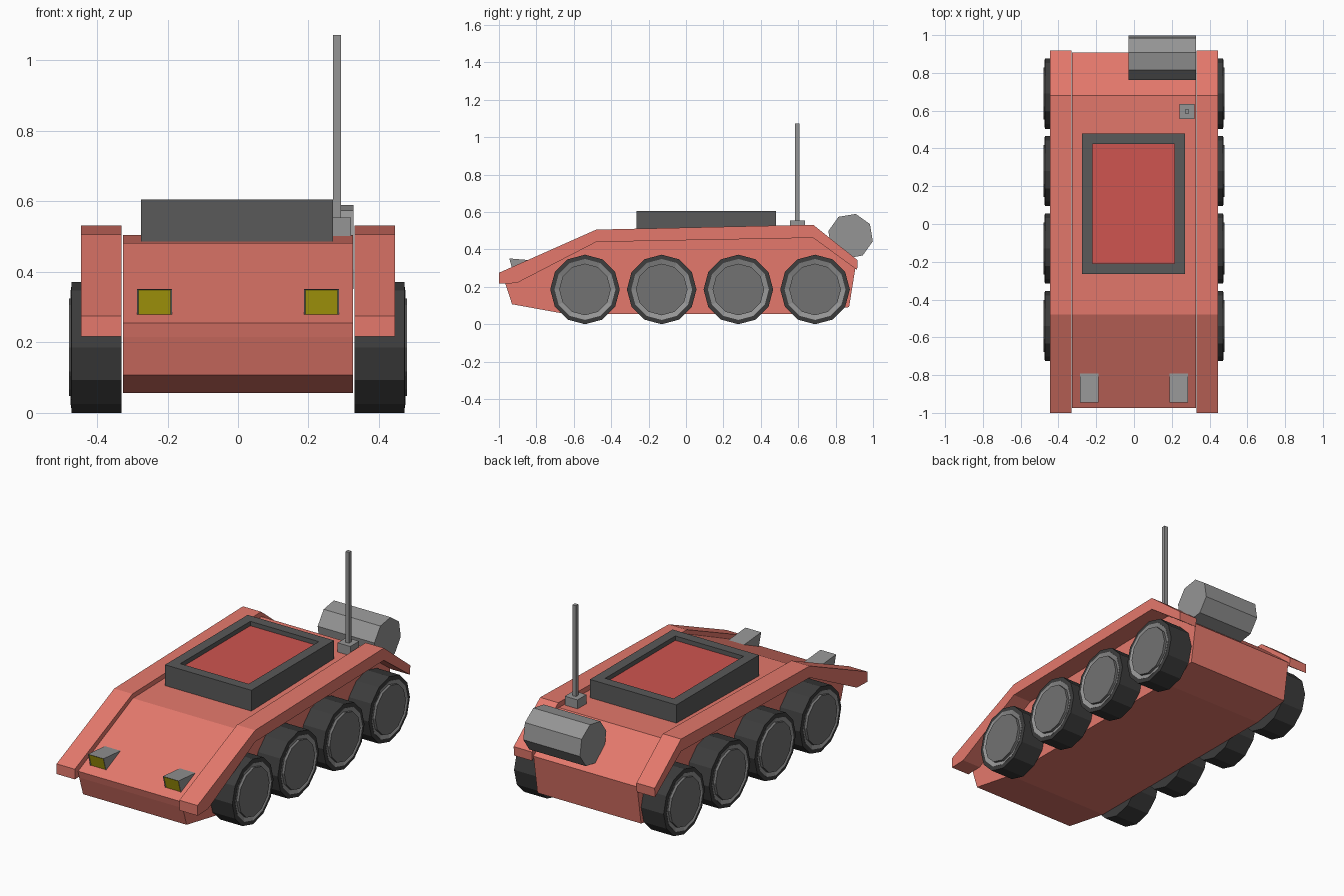
import bpy, bmesh
from math import radians, cos, sin, tau
from mathutils import Vector

if "Cube" in bpy.data.objects:
    bpy.data.objects.remove(bpy.data.objects["Cube"])


def material(name, r, g, b):
    m = bpy.data.materials.new(name)
    m.diffuse_color = (r, g, b, 1)
    m.use_nodes = True
    m.node_tree.nodes["Principled BSDF"].inputs["Base Color"].default_value = m.diffuse_color
    return m


PAINT = material("salmon_paint", 0.78, 0.19, 0.15)
RED = material("red_panel", 0.62, 0.09, 0.08)
GREY = material("mid_grey", 0.30, 0.30, 0.30)
DISC = material("disc_grey", 0.17, 0.17, 0.17)
DARK = material("dark_grey", 0.10, 0.10, 0.10)
TYRE = material("rubber", 0.045, 0.045, 0.045)
LAMP = material("lamp_yellow", 0.45, 0.38, 0.004)


def finish(bm, name, *mats):
    bmesh.ops.recalc_face_normals(bm, faces=bm.faces)
    me = bpy.data.meshes.new(name)
    bm.to_mesh(me)
    bm.free()
    for m in mats:
        me.materials.append(m)
    ob = bpy.data.objects.new(name, me)
    bpy.context.collection.objects.link(ob)
    return ob


def prism_bm(profile, x0, x1):
    """Extrude a (y, z) outline along x."""
    bm = bmesh.new()
    face = bm.faces.new([bm.verts.new((x0, y, z)) for y, z in profile])
    ext = bmesh.ops.extrude_face_region(bm, geom=[face])
    moved = [v for v in ext["geom"] if isinstance(v, bmesh.types.BMVert)]
    bmesh.ops.translate(bm, verts=moved, vec=(x1 - x0, 0, 0))
    bmesh.ops.recalc_face_normals(bm, faces=bm.faces)
    return bm


def prism(name, profile, x0, x1, mat):
    return finish(prism_bm(profile, x0, x1), name, mat)


def box_bm(lo, hi):
    return prism_bm([(lo[1], lo[2]), (hi[1], lo[2]), (hi[1], hi[2]), (lo[1], hi[2])], lo[0], hi[0])


def lathe(name, profile, side, centre, mat, steps=12):
    """Spin an (x, radius) outline around the x axis."""
    bm = bmesh.new()
    vs = [bm.verts.new((side * x, 0, r)) for x, r in profile]
    edges = [bm.edges.new(p) for p in zip(vs, vs[1:])]
    bmesh.ops.spin(bm, geom=vs + edges, cent=(0, 0, 0), axis=(1, 0, 0),
                   angle=tau, steps=steps)
    bmesh.ops.remove_doubles(bm, verts=bm.verts, dist=0.0005)
    bmesh.ops.translate(bm, verts=bm.verts, vec=(0, *centre))
    return finish(bm, name, mat)


# Hull
prism("hull", [(-0.975, 0.255), (-0.965, 0.215), (-0.93, 0.107), (-0.65, 0.056),
               (0.65, 0.056), (0.872, 0.092), (0.908, 0.315), (0.68, 0.505),
               (-0.48, 0.482)], -0.327, 0.327, PAINT)

# Fenders, wheels and headlights on both sides
fender = [(-1.0, 0.275), (-1.0, 0.217), (-0.905, 0.22), (-0.48, 0.44), (0.68, 0.462),
          (0.915, 0.29), (0.918, 0.342), (0.68, 0.532), (-0.48, 0.506)]
lamp = [(-0.945, 0.352), (-0.922, 0.272), (-0.78, 0.338)]

for side, label in ((-1, "left"), (1, "right")):
    prism(f"fender_{label}", fender, side * 0.33, side * 0.445, PAINT)

    for i in range(4):
        c = (-0.54 + 0.41 * i, 0.186)
        lathe(f"tyre_{label}_{i + 1}", [(0.33, 0), (0.33, 0.186), (0.472, 0.186),
              (0.474, 0.162), (0.45, 0.16), (0.45, 0)], side, c, TYRE)
        lathe(f"wheel_rim_{label}_{i + 1}", [(0.452, 0.162), (0.475, 0.163),
              (0.465, 0.137), (0.465, 0)], side, c, GREY)
        lathe(f"wheel_disc_{label}_{i + 1}", [(0.46, 0), (0.46, 0.138),
              (0.48, 0.138), (0.48, 0)], side, c, DISC)

    # Wedge headlight with an inset lens
    bm = prism_bm(lamp, side * 0.187, side * 0.286)
    front = min(bm.faces, key=lambda f: f.calc_center_median().y)
    bmesh.ops.inset_region(bm, faces=[front], thickness=0.006, depth=-0.003)
    front.material_index = 1
    finish(bm, f"headlight_{label}", GREY, LAMP)

# Roof hatch: dark frame with a recessed red panel
bm = box_bm((-0.275, -0.265, 0.475), (0.27, 0.48, 0.605))
top = max(bm.faces, key=lambda f: f.calc_center_median().z)
bmesh.ops.inset_region(bm, faces=[top], thickness=0.08)
panel = bmesh.ops.extrude_discrete_faces(bm, faces=[top])["faces"][0]
bmesh.ops.translate(bm, verts=panel.verts, vec=(0, 0, -0.025))
panel.material_index = 1
finish(bm, "roof_hatch", DARK, RED)

# Antenna
finish(box_bm((0.24, 0.555, 0.49), (0.32, 0.635, 0.555)), "antenna_base", GREY)
finish(box_bm((0.27, 0.584, 0.55), (0.292, 0.606, 1.073)), "antenna_rod", GREY)

# Octagonal fuel drum at the back
drum = [(0.88 + 0.122 * cos(radians(32 + 45 * k)), 0.471 + 0.122 * sin(radians(32 + 45 * k)))
        for k in range(8)]
prism("fuel_drum", drum, -0.03, 0.328, GREY)
